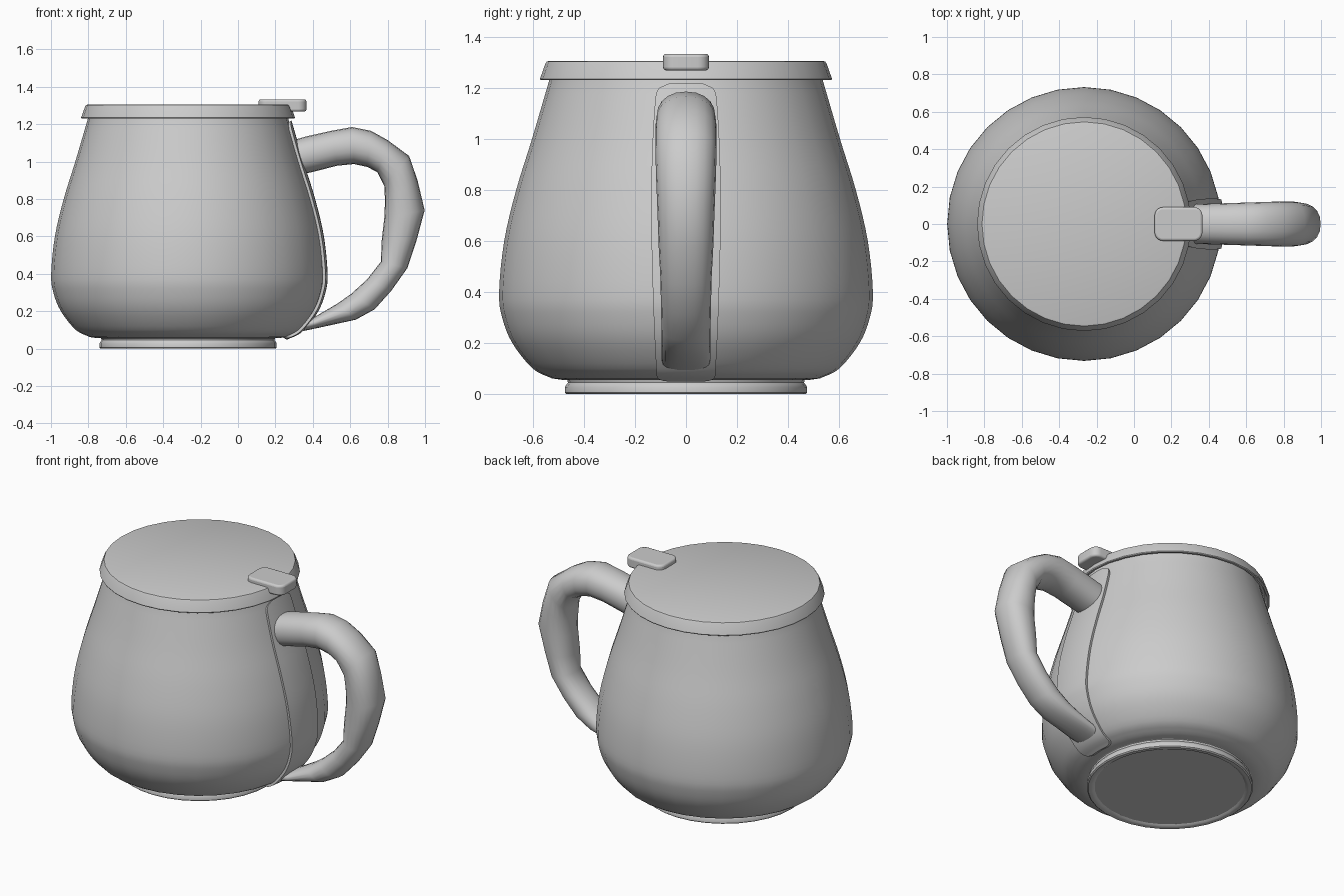
import bpy, bmesh, math
from mathutils import Vector

if "Cube" in bpy.data.objects:
    bpy.data.objects.remove(bpy.data.objects["Cube"])

CX = -0.267   # axis of the pot
SEG = 32


def finish(name, bm, angle=35, bevel=0):
    bmesh.ops.recalc_face_normals(bm, faces=bm.faces)
    me = bpy.data.meshes.new(name)
    bm.to_mesh(me)
    bm.free()
    ob = bpy.data.objects.new(name, me)
    bpy.context.collection.objects.link(ob)
    if bevel:
        mod = ob.modifiers.new("bevel", 'BEVEL')
        mod.width, mod.segments, mod.limit_method = bevel, 3, 'ANGLE'
        mod.angle_limit = math.radians(50)
    bpy.ops.object.select_all(action='DESELECT')
    ob.select_set(True)
    bpy.context.view_layer.objects.active = ob
    bpy.ops.object.shade_smooth_by_angle(angle=math.radians(angle))
    return ob


def skin(bm, rings, cap=True):
    """Join closed rings of points into a tube, with end caps."""
    vs = [[bm.verts.new(p) for p in r] for r in rings]
    n = len(vs[0])
    for a, b in zip(vs, vs[1:]):
        for i in range(n):
            bm.faces.new((a[i], a[(i + 1) % n], b[(i + 1) % n], b[i]))
    if cap:
        bm.faces.new(vs[0])
        bm.faces.new(vs[-1])


def lathe(name, profile):
    bm = bmesh.new()
    turn = [2 * math.pi * i / SEG for i in range(SEG)]
    skin(bm, [[(CX + r * math.cos(t), r * math.sin(t), z) for t in turn] for r, z in profile])
    return finish(name, bm)


def smooth_path(pts, steps):
    """Catmull-Rom curve through the points."""
    p = [Vector(q) for q in pts]
    p = [2 * p[0] - p[1]] + p + [2 * p[-1] - p[-2]]
    out = []
    for a, b, c, d in zip(p, p[1:], p[2:], p[3:]):
        for k in range(steps):
            t = k / steps
            out.append(0.5 * (2 * b + (c - a) * t + (2 * a - 5 * b + 4 * c - d) * t * t
                              + (3 * b - a - 3 * c + d) * t ** 3))
    return out + [p[-2]]


# round belly
wall = smooth_path([(.525, .062), (.60, .10), (.68, .20), (.72, .30), (.732, .40), (.712, .60),
                    (.665, .80), (.603, 1.0), (.534, 1.235)], 4)
lathe("pot_body", [(.45, .058), (.485, .056)] + [tuple(p) for p in wall] + [(.53, 1.26)])

# foot ring
lathe("foot", [(.43, .01), (.44, .003), (.45, 0), (.467, 0), (.474, .006), (.474, .028),
               (.468, .038), (.462, .045), (.465, .055), (.48, .064)])

# flat lid with overhanging lip
lathe("lid", [(.538, 1.305), (.546, 1.302), (.551, 1.294), (.572, 1.235), (.569, 1.23),
              (.556, 1.23), (.545, 1.255)])

# thumb tab on the lid
bm = bmesh.new()
outline = []
for sx, sy, a0 in ((1, 1, 0), (-1, 1, 90), (-1, -1, 180), (1, -1, 270)):
    for k in range(6):
        a = math.radians(a0 + 18 * k)
        outline.append((.238 + sx * .083 + .045 * math.cos(a), sy * .045 + .045 * math.sin(a)))
skin(bm, [[(x, y, z) for x, y in outline] for z in (1.268, 1.333)])
finish("thumb_tab", bm, bevel=.012)

# mounting strip following the belly, with rounded ends
line = smooth_path([tuple(p) for p in wall], 3)
line = [p for p in line if p.y < 1.226]
arc = [0]
for a, b in zip(line, line[1:]):
    arc.append(arc[-1] + (b - a).length)
bm = bmesh.new()
rows, cols, corner = [], 8, .05
for i, p in enumerate(line):
    tan = line[min(i + 1, len(line) - 1)] - line[max(i - 1, 0)]
    nrm = Vector((tan.y, -tan.x)).normalized()
    f = arc[i] / arc[-1]
    half = .112 + .024 * math.sin(math.pi * (1 - f) ** 0.75)
    d = min(arc[i], arc[-1] - arc[i])
    if d < corner:
        half -= corner - math.sqrt(corner ** 2 - (corner - d) ** 2)
    q = p + nrm * .014
    row = []
    for k in range(cols + 1):
        y = half * (2 * k / cols - 1)
        row.append(bm.verts.new((CX + math.sqrt(q.x ** 2 - y * y), y, q.y)))
    rows.append(row)
for a, b in zip(rows, rows[1:]):
    for k in range(cols):
        bm.faces.new((a[k], b[k], b[k + 1], a[k + 1]))
back = bmesh.ops.extrude_face_region(bm, geom=bm.faces[:])
for v in [g for g in back["geom"] if isinstance(g, bmesh.types.BMVert)]:
    away = Vector((v.co.x - CX, v.co.y, (v.co.z - .5) * .6)).normalized()
    v.co -= away * .03
finish("handle_strip", bm, angle=40)

# handle: outer x, outer z, inner x, inner z, half width
stations = [(.26, 1.105, .29, .92, .105), (.37, 1.136, .40, .945, .108),
            (.50, 1.165, .53, .978, .112), (.61, 1.185, .62, .987, .115),
            (.71, 1.165, .69, .972, .118), (.80, 1.115, .745, .944, .12),
            (.915, 1.03, .782, .87, .12), (.96, .90, .786, .79, .117),
            (.998, .74, .782, .70, .112), (.955, .58, .768, .575, .107),
            (.905, .43, .764, .465, .10), (.82, .31, .69, .37, .098),
            (.73, .21, .605, .293, .096), (.63, .155, .53, .24, .096),
            (.41, .107, .41, .17, .096), (.28, .08, .30, .13, .09)]
bm = bmesh.new()
rings = []
for ox, oz, ix, iz, w in stations:
    mid, arm = Vector(((ox + ix) / 2, 0, (oz + iz) / 2)), Vector(((ox - ix) / 2, 0, (oz - iz) / 2))
    ring = []
    for k in range(20):
        a = 2 * math.pi * k / 20
        c, s = math.cos(a), math.sin(a)
        c, s = (math.copysign(abs(v) ** .9, v) for v in (c, s))
        ring.append(mid + arm * c + Vector((0, w * s, 0)))
    rings.append(ring)
skin(bm, rings)
finish("handle", bm, angle=60)
